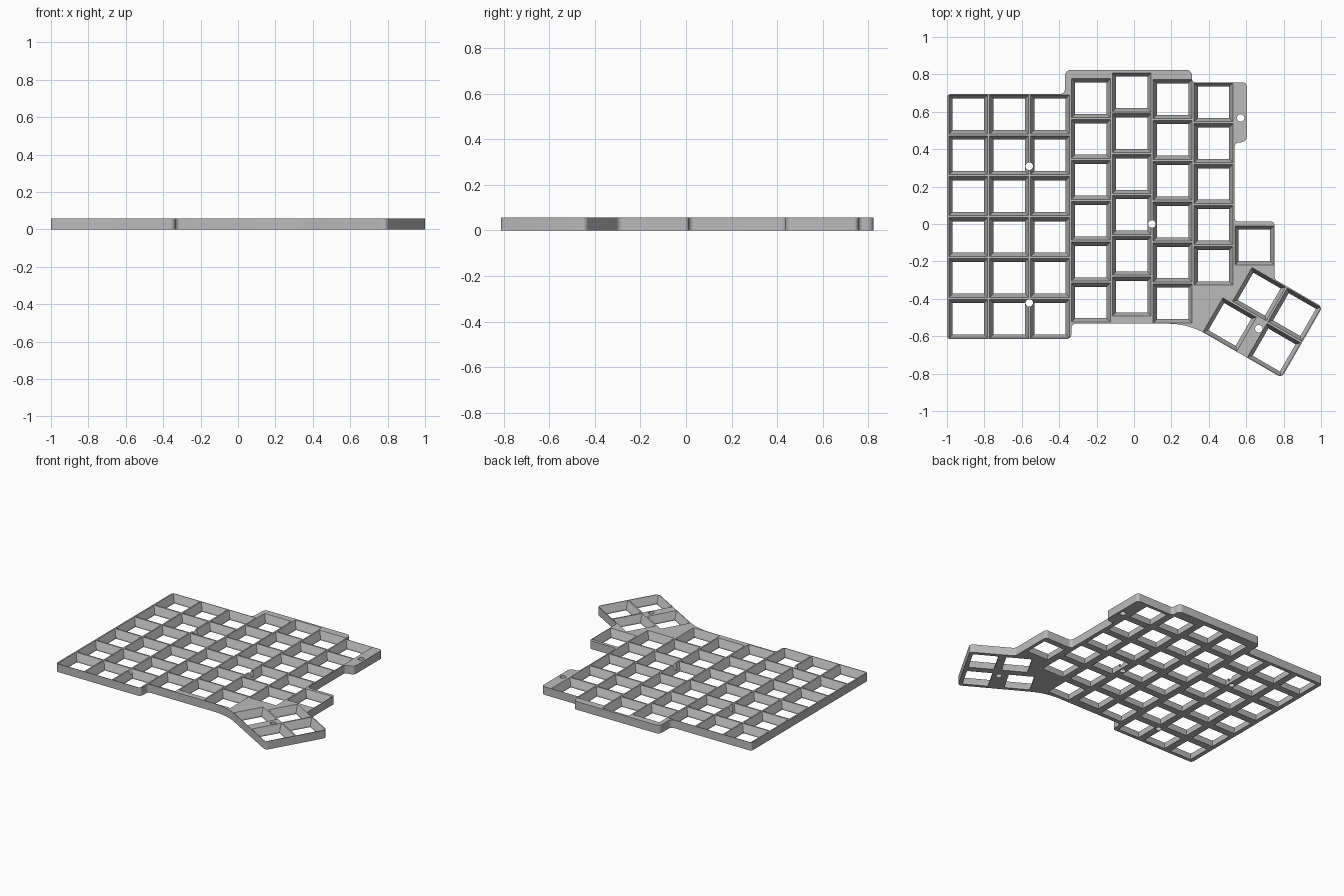
import bpy, bmesh, math
from mathutils import Vector, Matrix

if "Cube" in bpy.data.objects:
    bpy.data.objects.remove(bpy.data.objects["Cube"], do_unlink=True)

PITCH = 0.2185      # key spacing
THICK = 0.058       # plate thickness
LIP = 0.01          # straight lower part of each key opening
TOP, BOTTOM = 0.104, 0.084   # half widths of a key opening
TILT = math.radians(-30)     # thumb cluster angle


def new_object(name, bm):
    bmesh.ops.recalc_face_normals(bm, faces=bm.faces)
    mesh = bpy.data.meshes.new(name)
    bm.to_mesh(mesh)
    bm.free()
    obj = bpy.data.objects.new(name, mesh)
    bpy.context.collection.objects.link(obj)
    return obj


def rounded(corners, segments=8):
    """Replace each (x, y, radius) corner with an arc."""
    pts = []
    for i, (x, y, r) in enumerate(corners):
        p = Vector((x, y))
        a = (Vector(corners[i - 1][:2]) - p).normalized()
        b = (Vector(corners[(i + 1) % len(corners)][:2]) - p).normalized()
        half = a.angle(b) / 2
        centre = p + (a + b).normalized() * r / math.sin(half)
        start = p + a * r / math.tan(half) - centre
        end = p + b * r / math.tan(half) - centre
        sweep = start.angle_signed(end)
        for k in range(segments + 1):
            turn = Matrix.Rotation(-sweep * k / segments, 2)
            pts.append(centre + turn @ start)
    return pts


def add_key(bm, x, y, angle=0.0):
    """Tapered square opening, wider at the top."""
    rings = []
    for z, h in ((-0.02, BOTTOM), (LIP, BOTTOM), (THICK, TOP), (THICK + 0.02, TOP)):
        place = Matrix.Translation((x, y, z)) @ Matrix.Rotation(angle, 4, 'Z')
        rings.append([bm.verts.new(place @ Vector((sx * h, sy * h, 0)))
                      for sx, sy in ((-1, -1), (1, -1), (1, 1), (-1, 1))])
    for low, high in zip(rings, rings[1:]):
        for i in range(4):
            j = (i + 1) % 4
            bm.faces.new((low[i], low[j], high[j], high[i]))
    bm.faces.new(rings[0][::-1])
    bm.faces.new(rings[-1])


def cut(target, cutter):
    mod = target.modifiers.new("cut", 'BOOLEAN')
    mod.operation, mod.solver, mod.object = 'DIFFERENCE', 'EXACT', cutter
    cutter.hide_render = True
    bpy.context.view_layer.objects.active = target
    bpy.ops.object.modifier_apply(modifier=mod.name)
    bpy.data.objects.remove(cutter, do_unlink=True)


# Plate outline, counterclockwise from the front left corner
outline = rounded([
    (-1, -0.615, 0.018), (-0.335, -0.615, 0.025), (-0.335, -0.533, 0.025),
    (0.289, -0.533, 0.4), (0.79, -0.822, 0.025), (1.008, -0.444, 0.025),
    (0.751, -0.295, 0.03), (0.751, 0.013, 0.02), (0.538, 0.013, 0.02),
    (0.538, 0.437, 0.025), (0.603, 0.437, 0.03), (0.603, 0.757, 0.02),
    (0.31, 0.757, 0.02), (0.31, 0.824, 0.03), (-0.368, 0.824, 0.03),
    (-0.368, 0.694, 0.03), (-1, 0.694, 0.018)])
bm = bmesh.new()
base = bm.faces.new([bm.verts.new((p.x, p.y, 0)) for p in outline])
side = bmesh.ops.extrude_face_region(bm, geom=[base])
bmesh.ops.translate(bm, vec=(0, 0, THICK),
                    verts=[v for v in side["geom"] if isinstance(v, bmesh.types.BMVert)])
plate = new_object("key_plate", bm)

# Key openings: staggered columns (height of top key, number of rows)
bm = bmesh.new()
columns = [(0.586, 6)] * 3 + [(0.673, 6), (0.704, 6), (0.668, 6), (0.651, 5), (-0.114, 1)]
for c, (top, rows) in enumerate(columns):
    for r in range(rows):
        add_key(bm, -0.886 + c * PITCH, top - r * PITCH)

# Thumb cluster, offsets in key units from its upper left key
for u, v in ((0, 0), (1, 0), (1, -1), (-0.25, -1)):
    offset = Matrix.Rotation(TILT, 3, 'Z') @ Vector((u * PITCH, v * PITCH, 0))
    add_key(bm, 0.669 + offset.x, -0.375 + offset.y, TILT)
cut(plate, new_object("key_cutter", bm))

# Screw holes
bm = bmesh.new()
for x, y in ((0.57, 0.567), (-0.56, 0.309), (0.096, 0), (-0.56, -0.422), (0.667, -0.56)):
    bmesh.ops.create_cone(bm, cap_ends=True, segments=24, radius1=0.02, radius2=0.02,
                          depth=0.2, matrix=Matrix.Translation((x, y, THICK / 2)))
cut(plate, new_object("screw_cutter", bm))

# Colour
grey = bpy.data.materials.new("plain_grey")
grey.use_nodes = True
colour = (0.5, 0.5, 0.5, 1)
grey.diffuse_color = colour
grey.node_tree.nodes["Principled BSDF"].inputs["Base Color"].default_value = colour
plate.data.materials.clear()
plate.data.materials.append(grey)

# Smooth the rounded corners only
plate.select_set(True)
bpy.context.view_layer.objects.active = plate
bpy.ops.object.shade_smooth_by_angle(angle=math.radians(15))
